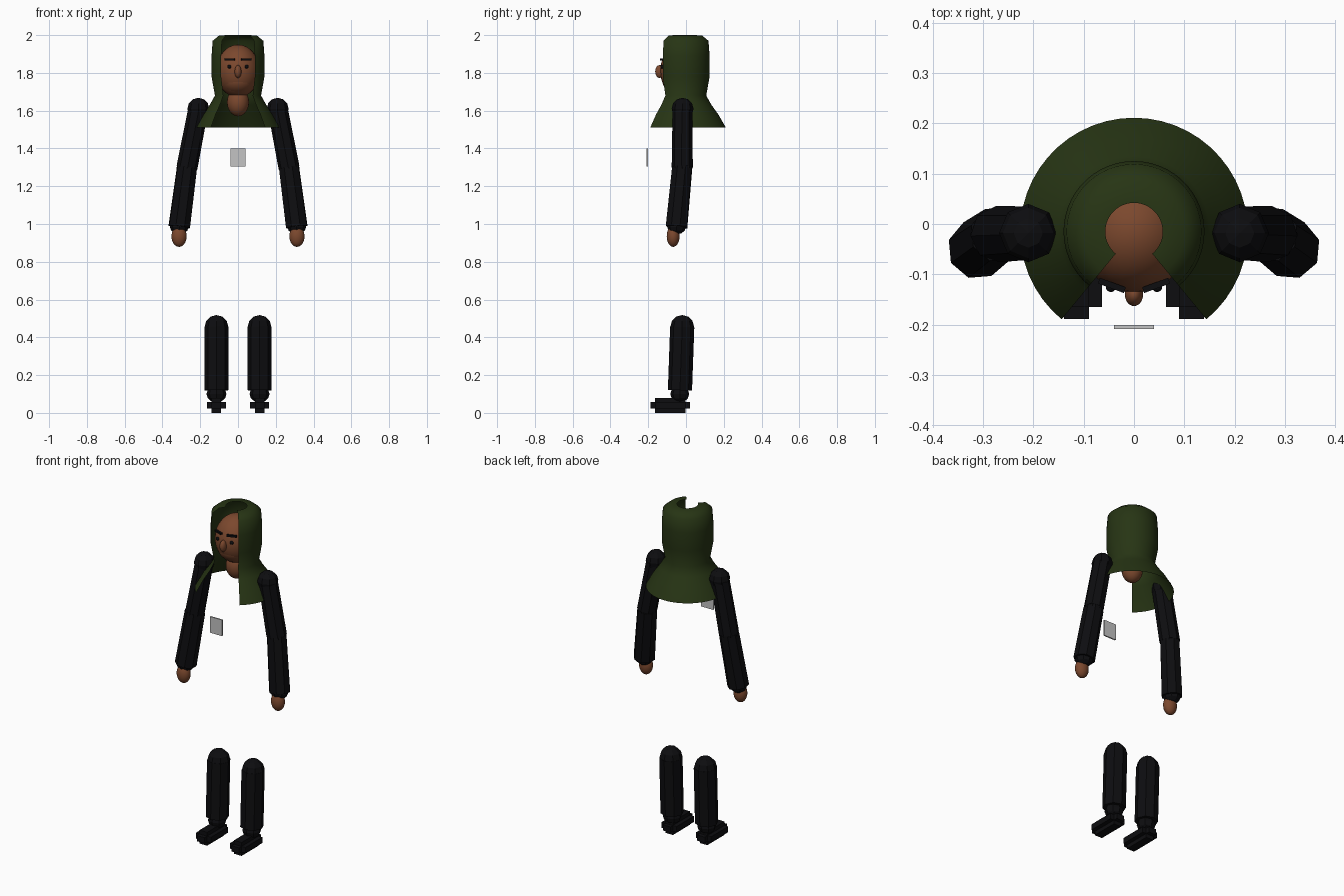
import bpy, bmesh, math
from mathutils import Vector, Matrix

cube = bpy.data.objects.get("Cube")
if cube:
    bpy.data.objects.remove(cube, do_unlink=True)


def material(name, rgb):
    m = bpy.data.materials.new(name)
    m.use_nodes = True
    m.diffuse_color = (*rgb, 1)
    m.node_tree.nodes["Principled BSDF"].inputs["Base Color"].default_value = (*rgb, 1)
    return m


green = material("dark green cloth", (0.02, 0.035, 0.007))
skin = material("brown skin", (0.2, 0.065, 0.027))
black = material("black cloth", (0.004, 0.004, 0.005))
grey = material("pale grey metal", (0.55, 0.55, 0.55))


def finish(name, bm, mat, smooth=False):
    mesh = bpy.data.meshes.new(name)
    bm.to_mesh(mesh)
    bm.free()
    obj = bpy.data.objects.new(name, mesh)
    bpy.context.collection.objects.link(obj)
    mesh.materials.append(mat)
    for p in mesh.polygons:
        p.use_smooth = smooth
    return obj


def add_ball(bm, centre, radii, u, v):
    mat = Matrix.Translation(centre) @ Matrix.Diagonal((*radii, 1))
    bmesh.ops.create_uvsphere(bm, u_segments=u, v_segments=v, radius=1, matrix=mat)


def ball(name, centre, radii, mat):
    bm = bmesh.new()
    add_ball(bm, centre, radii, 24, 16)
    return finish(name, bm, mat, True)


def add_box(bm, centre, size):
    bmesh.ops.create_cube(bm, size=1, matrix=Matrix.Translation(centre) @ Matrix.Diagonal((*size, 1)))


def add_tube(bm, a, b, r1, r2):
    a, b = Vector(a), Vector(b)
    d = b - a
    turn = Vector((0, 0, 1)).rotation_difference(d).to_matrix().to_4x4()
    bmesh.ops.create_cone(bm, cap_ends=True, segments=8, radius1=r1, radius2=r2,
                          depth=d.length, matrix=Matrix.Translation((a + b) / 2) @ turn)


# Hood: profile swept around the head, open at the front
profile = [(0.057, 2.0), (0.1, 1.998), (0.134, 1.97), (0.14, 1.89), (0.14, 1.78),
           (0.122, 1.68), (0.15, 1.63), (0.186, 1.58), (0.226, 1.51)]
bm = bmesh.new()
gap, steps = math.radians(39.5), 40
columns = []
for i in range(steps + 1):
    a = gap + (2 * math.pi - 2 * gap) * i / steps
    columns.append([bm.verts.new((r * math.sin(a), -0.015 - r * math.cos(a), z)) for r, z in profile])
for c, d in zip(columns, columns[1:]):
    for j in range(len(profile) - 1):
        bm.faces.new((c[j], c[j + 1], d[j + 1], d[j]))
finish("hood", bm, green, True)

# Head and face
ball("head", (0, -0.015, 1.81), (0.115, 0.122, 0.14), skin)
ball("jaw", (0, -0.022, 1.765), (0.098, 0.105, 0.085), skin)
ball("neck", (0, -0.015, 1.645), (0.058, 0.058, 0.075), skin)
ball("nose", (0, -0.14, 1.807), (0.018, 0.023, 0.034), skin)

for side, s in (("left", 1), ("right", -1)):
    ball(side + "_eye", (s * 0.046, -0.125, 1.833), (0.01, 0.01, 0.01), black)
    bm = bmesh.new()
    add_box(bm, (0, 0, 0), (0.055, 0.012, 0.011))
    brow = finish(side + "_eyebrow", bm, black)
    brow.location = (s * 0.044, -0.122, 1.872)
    brow.rotation_euler.z = s * 0.35

    # Sleeve: two tubes with faceted joints
    shoulder = (s * 0.21, -0.018, 1.61)
    elbow = (s * 0.27, -0.02, 1.3)
    wrist = (s * 0.311, -0.05, 0.985)
    bm = bmesh.new()
    add_ball(bm, shoulder, (0.058,) * 3, 8, 6)
    add_tube(bm, shoulder, elbow, 0.053, 0.056)
    add_tube(bm, elbow, wrist, 0.056, 0.06)
    add_ball(bm, elbow, (0.055,) * 3, 8, 6)
    add_ball(bm, wrist, (0.05, 0.05, 0.04), 8, 6)
    finish(side + "_sleeve", bm, black)
    ball(side + "_hand", (s * 0.312, -0.068, 0.935), (0.04, 0.034, 0.056), skin)

    # Lower leg with knee and ankle joints
    knee = (s * 0.114, -0.02, 0.455)
    shin_end = (s * 0.114, -0.032, 0.12)
    bm = bmesh.new()
    add_ball(bm, knee, (0.063,) * 3, 8, 6)
    add_tube(bm, knee, shin_end, 0.064, 0.064)
    add_ball(bm, (s * 0.114, -0.033, 0.1), (0.053, 0.05, 0.045), 8, 6)
    finish(side + "_lower_leg", bm, black)

    # Stepped shoe from three crossing blocks
    bm = bmesh.new()
    c = (s * 0.114, -0.084, 0.04)
    for size in ((0.1, 0.162, 0.034), (0.05, 0.21, 0.034), (0.05, 0.162, 0.08)):
        add_box(bm, c, size)
    finish(side + "_shoe", bm, black)

# Chest plate
bm = bmesh.new()
add_box(bm, (0, -0.205, 1.353), (0.08, 0.008, 0.096))
finish("chest_plate", bm, grey)
